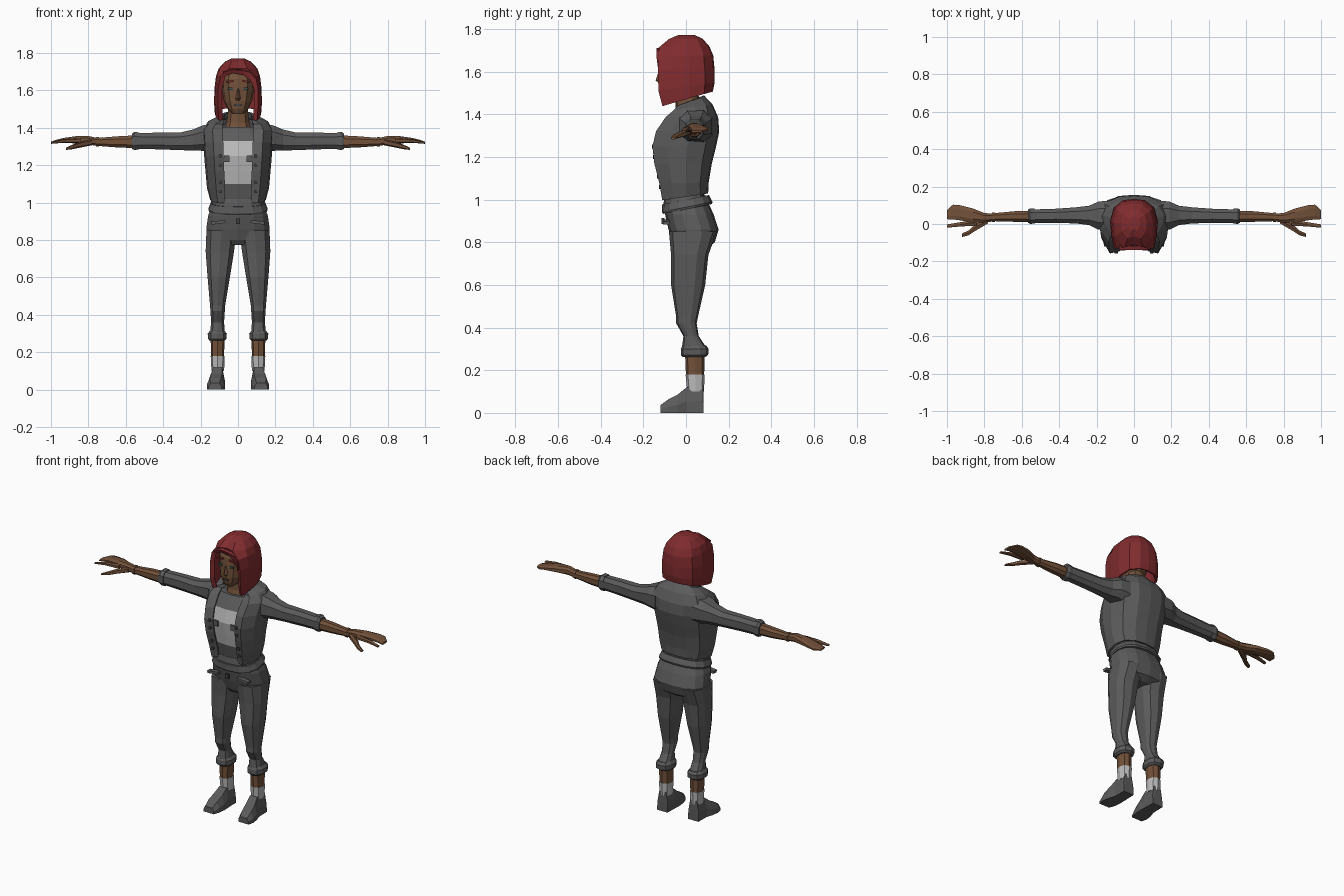
import bpy, bmesh, math
from mathutils import Vector


def colour(name, r, g, b):
    m = bpy.data.materials.new(name)
    m.diffuse_color = (r, g, b, 1)
    return m


GREY = colour("charcoal cloth", 0.105, 0.105, 0.105)
DARK = colour("dark trim", 0.05, 0.05, 0.05)
SKIN = colour("brown skin", 0.17, 0.083, 0.042)
RED = colour("red hair", 0.22, 0.025, 0.028)
WHITE = colour("light cotton", 0.5, 0.5, 0.5)
EYE = colour("teal eyes", 0.04, 0.09, 0.09)


def loft(name, rings, mats, closed=True, caps=True, thick=0, rule=None):
    """Skin a list of equal-length point rings."""
    bm = bmesh.new()
    rows = [[bm.verts.new(p) for p in r] for r in rings]
    n = len(rows[0])
    for a, b in zip(rows, rows[1:]):
        for i in range(n if closed else n - 1):
            j = (i + 1) % n
            bm.faces.new((a[i], a[j], b[j], b[i]))
    if caps:
        bm.faces.new(rows[0])
        bm.faces.new(rows[-1])
    bmesh.ops.remove_doubles(bm, verts=bm.verts, dist=0.0005)
    bmesh.ops.recalc_face_normals(bm, faces=bm.faces)
    if rule:
        for f in bm.faces:
            f.material_index = rule(f.calc_center_median())
    me = bpy.data.meshes.new(name)
    bm.to_mesh(me)
    bm.free()
    for m in mats:
        me.materials.append(m)
    ob = bpy.data.objects.new(name, me)
    bpy.context.collection.objects.link(ob)
    if thick:
        s = ob.modifiers.new("thickness", "SOLIDIFY")
        s.thickness, s.offset = thick, 0
    return ob


def spow(v, e):
    return math.copysign(abs(v) ** e, v)


def upright(name, rows, mats, n=10, e=0.8, tilt=0, side=1, **kw):
    """Stack of ovals: rows of (z, centre x, half width, front y, back y)."""
    rings = []
    for z, xc, w, yf, yb in rows:
        ring = []
        for i in range(n):
            a = 2 * math.pi * i / n
            y = (yf + yb) / 2 - spow(math.cos(a), e) * (yb - yf) / 2
            ring.append((side * (xc + w * spow(math.sin(a), e)), y, z + tilt * y))
        rings.append(ring)
    return loft(name, rings, mats, **kw)


def limb(name, rows, mat, side, n=8):
    """Sideways tube: rows of (x, y, z, half depth, half height)."""
    rings = []
    for x, y, z, ry, rz in rows:
        angles = [2 * math.pi * (i + 0.5) / n for i in range(n)]
        rings.append([(side * x, y + ry * spow(math.cos(a), 0.8),
                       z + rz * spow(math.sin(a), 0.8)) for a in angles])
    return loft(name, rings, [mat])


def wrap(name, rows, mat, thick, cap=False):
    """Shell open at the front: rows of (z, gap, half width, front y, back y, tilt)."""
    rings = []
    for z, g, w, yf, yb, t in rows:
        d = yb - yf
        half = [(g, yf + 0.012), (g + 0.5 * (w - g), yf), (0.95 * w, yf + 0.25 * d),
                (w, yf + 0.55 * d), (0.85 * w, yf + 0.83 * d), (0.45 * w, yb - 0.006)]
        pts = half + [(0, yb)] + [(-x, y) for x, y in reversed(half)]
        rings.append([(x, y, z + t * y) for x, y in pts])
    return loft(name, rings, [mat], closed=False, caps=False, thick=thick) if not cap else \
        loft(name, rings + [[(0, 0, rows[-1][0])] * 13], [mat], closed=False, caps=False, thick=thick)


def box(name, c, size, mat, roll=0):
    bpy.ops.mesh.primitive_cube_add(size=1, location=c, rotation=(0, roll, 0))
    ob = bpy.context.object
    ob.name, ob.scale = name, size
    ob.data.materials.append(mat)
    return ob


# Head and neck
upright("neck", [(1.37, 0, .08, -.065, .08), (1.43, 0, .062, -.05, .065), (1.54, 0, .05, -.05, .055)], [SKIN])
upright("head", [(1.475, 0, .03, -.105, -.04), (1.50, 0, .055, -.118, .02), (1.54, 0, .075, -.124, .06),
                 (1.60, 0, .085, -.125, .09), (1.66, 0, .088, -.122, .09), (1.71, 0, .075, -.105, .08),
                 (1.74, 0, .04, -.06, .05)], [SKIN], n=12)
loft("nose", [[(-.006, -.122, 1.61), (.006, -.122, 1.61), (0, -.126, 1.61)],
              [(-.015, -.12, 1.555), (.015, -.12, 1.555), (0, -.142, 1.56)],
              [(-.01, -.12, 1.545), (.01, -.12, 1.545), (0, -.126, 1.545)]], [SKIN])
box("mouth", (0, -.123, 1.522), (.036, .006, .009), DARK)
for s in (1, -1):
    box("eye", (s * .04, -.121, 1.61), (.026, .008, .011), EYE, s * -.1)
    box("eyebrow", (s * .042, -.121, 1.648), (.042, .009, .009), RED, s * .12)

# Bobbed hair, open around the face
wrap("hair", [(1.472, .082, .118, -.105, .12, .3), (1.53, .088, .122, -.124, .128, .15),
              (1.61, .088, .12, -.126, .128, 0), (1.675, .07, .112, -.127, .122, 0),
              (1.715, 0, .098, -.118, .105, 0), (1.75, 0, .065, -.075, .075, 0),
              (1.766, 0, .03, -.035, .04, 0)], RED, .012, cap=True)
# Swept fringe
loft("fringe", [[(x, -.118, z), (x, -.138, z - .004), (x, -.128, z - h)] for x, z, h in
                [(-.08, 1.70, .03), (-.03, 1.715, .022), (.03, 1.71, .028), (.07, 1.70, .05), (.09, 1.67, .08)]], [RED])

# Shirt with a light print on the chest
upright("shirt", [(.98, 0, .125, -.09, .085), (1.10, 0, .145, -.112, .09), (1.17, 0, .155, -.125, .1),
                  (1.25, 0, .16, -.138, .12), (1.33, 0, .16, -.118, .13), (1.405, 0, .11, -.07, .10)],
        [GREY, WHITE], n=16, e=.7,
        rule=lambda c: int(c.y < -.09 and abs(c.x) < .08 and 1.10 < c.z < 1.33))
for s in (1, -1):
    box("print_notch", (s * .06, -.137, 1.235), (.03, .008, .035), GREY)

# Open jacket, collar and buttons
wrap("jacket", [(1.015, .07, .143, -.106, .098, .15), (1.08, .07, .16, -.12, .1, 0),
                (1.17, .075, .168, -.143, .115, 0), (1.25, .078, .175, -.152, .135, 0),
                (1.32, .08, .18, -.135, .15, 0), (1.385, .083, .185, -.09, .145, 0),
                (1.425, .085, .155, -.052, .12, .15), (1.45, .07, .095, -.035, .085, .35)], GREY, .012)
wrap("collar", [(1.43, .07, .092, -.045, .095, .3), (1.455, .062, .082, -.035, .082, .4)], GREY, .01)
for s in (1, -1):
    for z, y in ((1.06, -.12), (1.11, -.13), (1.20, -.148), (1.25, -.153)):
        bpy.ops.mesh.primitive_cylinder_add(vertices=8, radius=.01, depth=.012,
                                            location=(s * .095, y, z), rotation=(math.pi / 2, 0, 0))
        bpy.context.object.name = "button"
        bpy.context.object.data.materials.append(DARK)

# Trousers: hips, waistband, fly and pockets
upright("hips", [(.775, 0, .07, -.045, .10), (.80, 0, .165, -.062, .135), (.86, 0, .173, -.082, .153),
                 (.93, 0, .163, -.098, .13), (.985, 0, .142, -.105, .105), (1.02, 0, .135, -.10, .095)],
        [GREY], n=14)
upright("waistband", [(.955, 0, .157, -.108, .122), (.965, 0, .16, -.113, .124), (1.0, 0, .146, -.112, .108)],
        [GREY], n=14, tilt=.2)
box("belt_buckle", (0, -.108, .90), (.022, .014, .03), DARK)
for s in (1, -1):
    box("pocket_flap", (s * .105, -.092, .895), (.075, .03, .016), GREY, s * .12)

for s in (1, -1):
    # Sleeves and cuffs
    limb("sleeve", [(.13, .045, 1.345, .085, .085), (.19, .045, 1.345, .08, .072), (.24, .046, 1.335, .055, .06),
                    (.31, .046, 1.328, .046, .05), (.42, .044, 1.33, .04, .048), (.54, .042, 1.33, .038, .044)], GREY, s)
    limb("sleeve_cuff", [(.53, .042, 1.33, .042, .049), (.555, .042, 1.33, .044, .051), (.568, .042, 1.328, .038, .043)], GREY, s)
    # Forearm and hand
    limb("forearm", [(.55, .04, 1.326, .032, .036), (.64, .04, 1.325, .03, .032), (.76, .036, 1.325, .022, .022)], SKIN, s)
    limb("wristband", [(.742, .036, 1.325, .027, .027), (.758, .036, 1.325, .027, .027)], SKIN, s)
    limb("palm", [(.75, .035, 1.325, .022, .022), (.80, .033, 1.333, .027, .025), (.86, .045, 1.336, .04, .022),
                  (.93, .06, 1.334, .043, .013), (.968, .064, 1.328, .042, .01), (1.0, .05, 1.32, .026, .006)], SKIN, s)
    limb("index_finger", [(.84, .008, 1.332, .018, .014), (.93, -.002, 1.33, .013, .010),
                          (1.0, -.011, 1.32, .010, .005)], SKIN, s, n=6)
    limb("thumb", [(.78, .02, 1.323, .018, .016), (.85, -.02, 1.308, .02, .015),
                   (.885, -.048, 1.298, .014, .012), (.92, -.06, 1.288, .011, .006)], SKIN, s, n=6)
    # Legs
    upright("trouser_leg", [(.85, .088, .084, -.08, .145), (.74, .097, .079, -.07, .105), (.60, .103, .062, -.07, .09),
                            (.45, .109, .042, -.046, .056), (.42, .109, .04, -.046, .05), (.36, .109, .036, -.012, .06),
                            (.30, .110, .042, -.02, .10)], [GREY], side=s)
    upright("trouser_cuff", [(.262, .111, .042, -.015, .09), (.272, .111, .052, -.024, .104),
                             (.30, .111, .053, -.024, .106), (.316, .111, .04, -.016, .095)], [GREY], side=s)
    upright("ankle", [(.17, .109, .034, .0, .085), (.29, .109, .038, -.005, .088)], [SKIN], n=8, side=s)
    upright("sock", [(.10, .108, .034, .006, .084), (.18, .109, .037, -.002, .088)], [WHITE], n=8, side=s)
    # Shoe: cross-sections from heel to toe
    shoe = [(.083, .109, .036, .06), (.08, .109, .036, .125), (.0, .109, .038, .118),
            (-.04, .115, .046, .085), (-.085, .121, .046, .062), (-.12, .123, .036, .036)]
    loft("shoe", [[(s * (x + k * w), y, h * v) for k, v in
                   ((-1, 0), (1, 0), (1, .45), (.65, 1), (-.65, 1), (-1, .45))] for y, x, w, h in shoe], [GREY])
